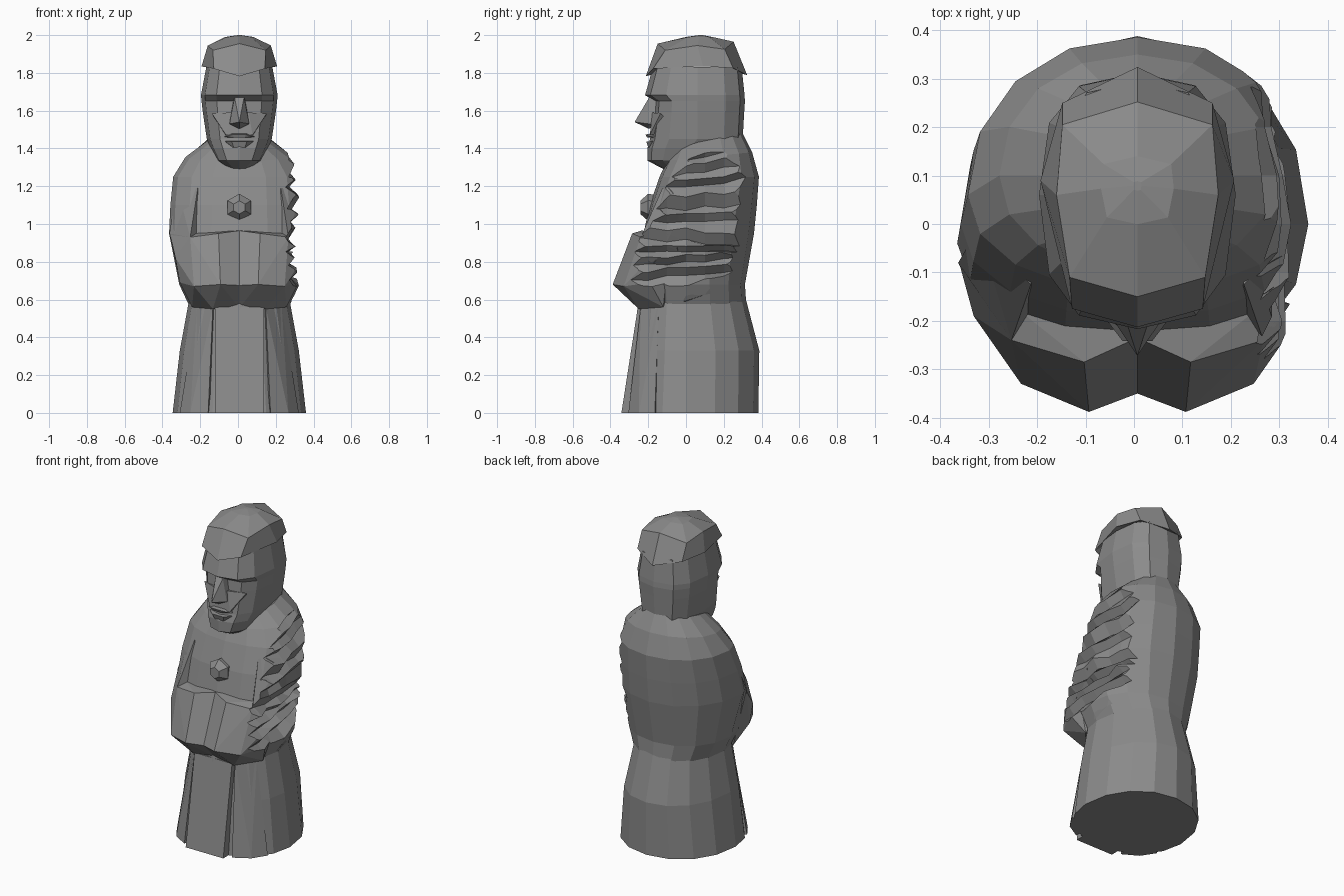
import bpy, bmesh, math, random
from mathutils import Vector

if "Cube" in bpy.data.objects:
    bpy.data.objects.remove(bpy.data.objects["Cube"])
random.seed(4)

stone = bpy.data.materials.new("grey stone")
stone.use_nodes = True
GREY = (0.26, 0.26, 0.26, 1)
stone.diffuse_color = GREY
stone.node_tree.nodes["Principled BSDF"].inputs["Base Color"].default_value = GREY
SHIFT = Vector((0.007, 0, 0))


def finish(name, bm):
    bmesh.ops.recalc_face_normals(bm, faces=bm.faces)
    me = bpy.data.meshes.new(name)
    bm.to_mesh(me)
    bm.free()
    me.materials.append(stone)
    ob = bpy.data.objects.new(name, me)
    bpy.context.collection.objects.link(ob)
    return ob


def loft(name, loops):
    """Skin a stack of closed loops and cap both ends."""
    bm = bmesh.new()
    rows = [[bm.verts.new(Vector(p) + SHIFT) for p in loop] for loop in loops]
    n = len(rows[0])
    for a, b in zip(rows, rows[1:]):
        for i in range(n):
            k = (i + 1) % n
            bm.faces.new((a[i], a[k], b[k], b[i]))
    bm.faces.new(rows[0])
    bm.faces.new(rows[-1])
    return finish(name, bm)


def hull(name, points, mirror=False, flip=1):
    """Convex solid round the points, optionally with their mirror images."""
    pts = [(x * flip, y, z) for x, y, z in points]
    if mirror:
        pts += [(-x, y, z) for x, y, z in pts if x]
    bm = bmesh.new()
    verts = [bm.verts.new(Vector(p) + SHIFT) for p in pts]
    bmesh.ops.convex_hull(bm, input=verts)
    loose = [v for v in bm.verts if not v.link_faces]
    bmesh.ops.delete(bm, geom=loose, context='VERTS')
    return finish(name, bm)


def ring(z, hx, front, back, n=16, power=0.95, tilt=0, mid=0.0):
    """Rounded outline; tilt raises it towards the back."""
    loop = []
    for i in range(n):
        a = 2 * math.pi * i / n
        c, s = math.cos(a), math.sin(a)
        u = math.copysign(abs(c) ** power, c)
        v = math.copysign(abs(s) ** power, s)
        y = mid + v * (back - mid if v > 0 else mid - front)
        loop.append((hx * u, y, z + tilt * y))
    return loop


def symmetric(half):
    """Close a half outline that runs from front centre to back centre."""
    return half + [(-x, y, z) for x, y, z in half[-2:0:-1]]


# Robe skirt with raised front panel
loft("skirt", [ring(0, .353, -.31, .383), ring(.33, .315, -.28, .388),
               ring(.62, .262, -.25, .312)])
hull("skirt_front_panel", [(.13, -.342, 0), (.13, -.255, .56),
                           (.13, -.1, 0), (.13, -.1, .56)], mirror=True)
for side, tag in ((1, "left"), (-1, "right")):
    hull(tag + "_skirt_fold", [(.165, -.305, 0), (.26, -.25, 0), (.315, -.165, 0),
                               (.15, -.1, 0), (.14, -.24, .56), (.225, -.145, .56),
                               (.1, -.1, .56)], flip=side)

# Torso and sloping shoulders
torso = loft("torso", [ring(.56, .262, -.24, .32), ring(.68, .318, -.27, .312),
                       ring(.95, .372, -.225, .36, mid=-.04),
                       ring(1.1, .365, -.192, .375),
                       ring(1.25, .35, -.14, .386, mid=.06),
                       ring(1.345, .285, -.1, .35, mid=.1, tilt=.1),
                       ring(1.42, .17, -.06, .3, mid=.1, tilt=.2)])
breakable = [torso]

# Sleeved arms meeting at the front
for side, tag in ((1, "left"), (-1, "right")):
    breakable.append(hull(tag + "_forearm", [
        (0, -.35, .675), (.1, -.388, .68), (.24, -.33, .67), (.315, -.19, .69),
        (.338, -.19, .82), (0, -.235, .965), (.11, -.285, .95), (.26, -.24, .93),
        (.368, -.08, .95), (0, -.23, .555), (.14, -.25, .55), (.25, -.12, .56),
        (0, 0, .9), (.2, 0, .9)], flip=side))
    breakable.append(hull(tag + "_upper_arm", [
        (.22, -.125, 1.19), (.26, -.24, .93), (.2, -.15, .94), (.37, -.08, .95),
        (.33, -.01, 1.2), (.2, 0, 1.1), (.31, -.2, .72)], flip=side))

# Broken side: uneven ledges cut away the outer left arm
LEVELS = (.6, .73, .8, .86, .91, 1.01, 1.08, 1.2, 1.26, 1.34, 1.42)
COLS = 9
rows = []
for k, (z0, z1) in enumerate(zip(LEVELS, LEVELS[1:])):
    low, high = [], []
    tilt = .06 * abs(k - 4) - .06
    depth = random.uniform(.27, .29) + (.03 if k == 0 else 0)
    for i in range(COLS):
        y = -.4 + .8 * i / (COLS - 1)
        z = z0 + tilt * y + random.uniform(-.012, .012)
        x = depth - .13 * max(y, 0) + random.uniform(-.014, .014)
        low.append((x - .025, y, z))
        high.append((x + random.uniform(0, .025), y, z + (z1 - z0) * .6))
    for loop in (low, high):
        rows.append(loop + [(1, .4, loop[-1][2]), (1, -.4, loop[0][2])])
cutter = loft("break_cutter", rows)
cutter.hide_render = True
for ob in breakable:
    mod = ob.modifiers.new("break", 'BOOLEAN')
    mod.operation = 'DIFFERENCE'
    mod.solver = 'EXACT'
    mod.object = cutter
deps = bpy.context.evaluated_depsgraph_get()
cut = [bpy.data.meshes.new_from_object(ob.evaluated_get(deps)) for ob in breakable]
for ob, me in zip(breakable, cut):
    ob.modifiers.clear()
    ob.data = me
bpy.data.objects.remove(cutter)

# Chest jewel
gem = [(r * math.sin(i * math.pi / 3), y, 1.088 + r * math.cos(i * math.pi / 3))
       for r, y in ((.072, -.2), (.06, -.13), (.035, -.242)) for i in range(6)]
hull("chest_jewel", gem)

# Head with overhanging brow
head = dict(n=12, power=.75, mid=.06)
loft("head", [ring(1.292, .06, -.12, .02, n=12, mid=-.05),
              ring(1.335, .12, -.205, .14, n=12, power=.85, mid=-.02),
              ring(1.4, .152, -.205, .25, n=12, power=.8, mid=.02),
              ring(1.45, .172, -.19, .3, **head), ring(1.59, .193, -.17, .308, **head),
              ring(1.65, .2, -.165, .312, **head), ring(1.682, .203, -.217, .31, **head),
              ring(1.83, .175, -.175, .295, **head)])
hull("nose", [(.025, -.195, 1.67), (.018, -.215, 1.62), (0, -.272, 1.54),
              (.052, -.195, 1.53), (0, -.2, 1.505), (.045, -.12, 1.52),
              (.03, -.12, 1.67)], mirror=True)
hull("cheeks", [(.05, -.178, 1.59), (.145, -.135, 1.585), (.07, -.192, 1.47),
                (.1, -.05, 1.5)], mirror=True)
hull("upper_lip", [(.035, -.214, 1.474), (.08, -.185, 1.462), (.03, -.207, 1.458),
                   (.07, -.15, 1.458), (.05, -.15, 1.485)], mirror=True)
hull("lower_lip", [(.04, -.21, 1.436), (.075, -.18, 1.44), (.03, -.2, 1.405),
                   (.06, -.14, 1.4), (.07, -.14, 1.44)], mirror=True)

# Cap with broad panels, a dipping brim and a low crown
brim = symmetric([(0, -.213, 1.782), (.135, -.175, 1.822), (.2, .09, 1.835),
                  (.155, .25, 1.825), (0, .324, 1.788)])
crown = symmetric([(0, -.15, 1.955), (.14, -.11, 1.92), (.167, .06, 1.945),
                   (.155, .205, 1.925), (0, .252, 1.965)])
inner = [(x * .8, .06 + (y - .06) * .8, z + .015) for x, y, z in brim]
peak = [(x * .45, .08 + (y - .08) * .35, 1.99) for x, y, z in crown]
tip = [(x * .05, .08 + (y - .08) * .05, 2.0) for x, y, z in crown]
loft("cap", [inner, brim, crown, peak, tip])
